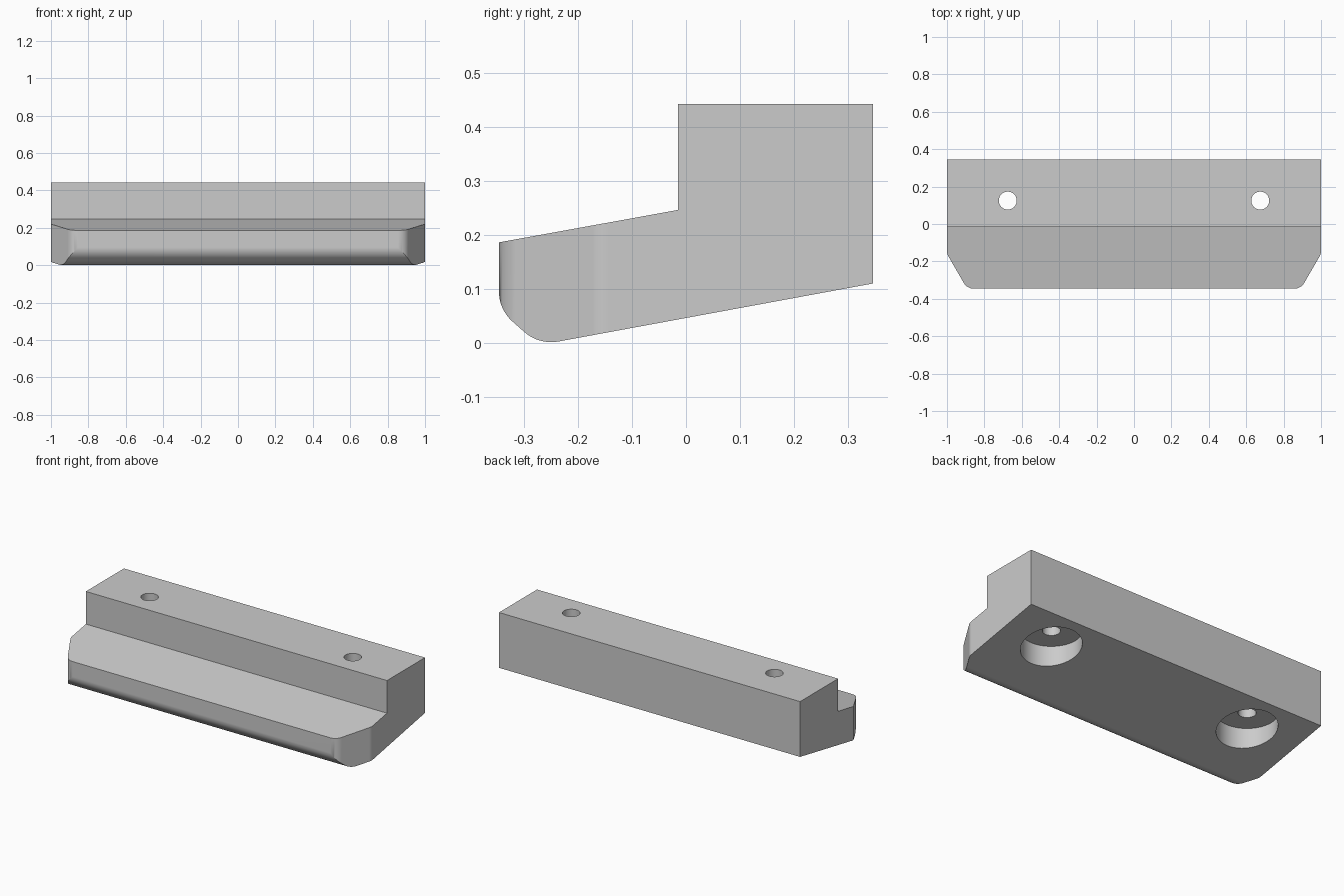
import bpy, bmesh, math
from mathutils import Vector

if "Cube" in bpy.data.objects:
    bpy.data.objects.remove(bpy.data.objects["Cube"])

# Single grey material
grey = bpy.data.materials.new("plain grey")
grey.use_nodes = True
colour = (0.6, 0.6, 0.6, 1)
grey.diffuse_color = colour
grey.node_tree.nodes["Principled BSDF"].inputs["Base Color"].default_value = colour


def rounded(corners, steps=8):
    """Outline from (u, v, trim); a trim above zero rounds the corner."""
    out = []
    for i, (u, v, trim) in enumerate(corners):
        p = Vector((u, v))
        if not trim:
            out.append(p)
            continue
        before = Vector(corners[i - 1][:2])
        after = Vector(corners[(i + 1) % len(corners)][:2])
        a = p + (before - p).normalized() * trim
        b = p + (after - p).normalized() * trim
        turn = (p - a).angle(b - p)
        radius = trim / math.tan(turn / 2)
        centre = p + ((a + b) / 2 - p).normalized() * math.hypot(radius, trim)
        for k in range(steps + 1):
            t = turn * k / steps
            out.append(centre + ((a - centre) * math.sin(turn - t)
                                 + (b - centre) * math.sin(t)) / math.sin(turn))
    return out


def prism(name, points, along):
    """Extrude a closed outline of 3D points."""
    bm = bmesh.new()
    face = bm.faces.new([bm.verts.new(p) for p in points])
    new = bmesh.ops.extrude_face_region(bm, geom=[face])["geom"]
    bmesh.ops.translate(bm, vec=along,
                        verts=[g for g in new if isinstance(g, bmesh.types.BMVert)])
    bmesh.ops.recalc_face_normals(bm, faces=bm.faces)
    mesh = bpy.data.meshes.new(name)
    bm.to_mesh(mesh)
    bm.free()
    ob = bpy.data.objects.new(name, mesh)
    bpy.context.collection.objects.link(ob)
    mesh.materials.append(grey)
    return ob


def cut(target, cutter, operation):
    mod = target.modifiers.new("cut", "BOOLEAN")
    mod.operation, mod.object, mod.solver = operation, cutter, "EXACT"
    bpy.context.view_layer.objects.active = target
    bpy.ops.object.modifier_apply(modifier=mod.name)
    bpy.data.objects.remove(cutter)


# Stepped side profile with a sloping ledge and underside
profile = rounded([(-0.346, 0.186, 0), (-0.346, 0.062, 0.033),
                   (-0.272, -0.004, 0.037), (0.346, 0.11, 0),
                   (0.346, 0.442, 0), (-0.015, 0.442, 0), (-0.015, 0.246, 0)])
body = prism("stepped_block", [(-1, y, z) for y, z in profile], (2, 0, 0))

# Plan outline trims the front corners
half = rounded([(1, 0.5, 0), (1, -0.16, 0.015), (0.892, -0.346, 0.036),
                (0, -0.346, 0)])[1:-1]
plan = [Vector((1, 0.5))] + half
plan += [Vector((-p.x, p.y)) for p in reversed(plan)]
cut(body, prism("plan_cutter", [(x, y, -0.1) for x, y in plan], (0, 0, 1)), "INTERSECT")

# Screw holes with wide counterbores from below
for side in (-1, 1):
    for radius, top in ((0.048, 0.6), (0.164, 0.165)):
        ring = [(side * 0.675 + radius * math.cos(a), 0.125 + radius * math.sin(a), -0.1)
                for a in (math.tau * k / 48 for k in range(48))]
        cut(body, prism("hole_cutter", ring, (0, 0, top + 0.1)), "DIFFERENCE")

# Smooth rounded parts, keep hard edges
bpy.ops.object.select_all(action="DESELECT")
body.select_set(True)
bpy.context.view_layer.objects.active = body
bpy.ops.object.shade_smooth_by_angle(angle=math.radians(25))
weighted = body.modifiers.new("flat_face_normals", "WEIGHTED_NORMAL")
weighted.keep_sharp = True
